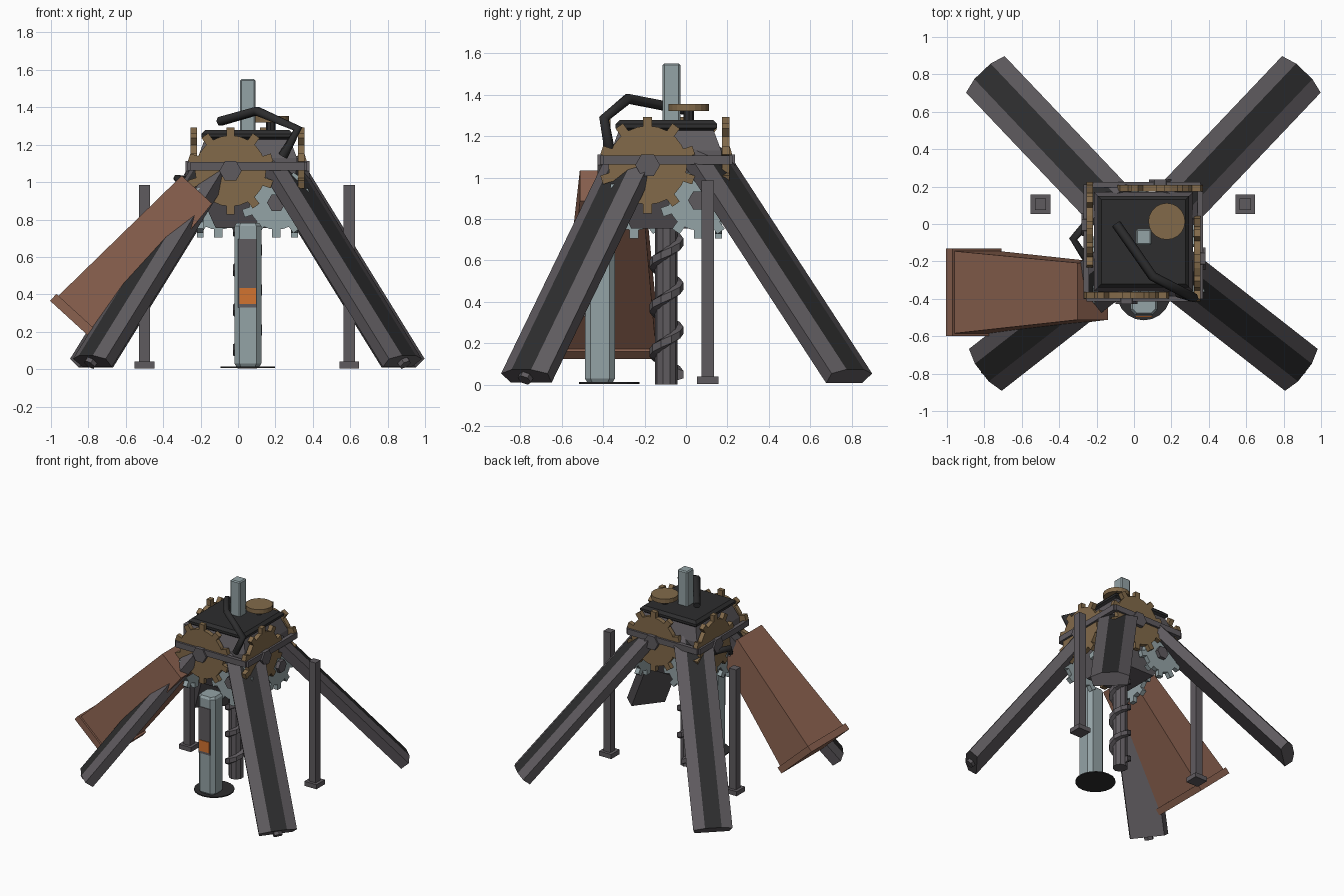
import bpy, bmesh, math
from mathutils import Vector, Matrix

if "Cube" in bpy.data.objects:
    bpy.data.objects.remove(bpy.data.objects["Cube"])

CX, CY = 0.05, -0.095  # machine axis


def srgb(c):
    c /= 255
    return c / 12.92 if c <= 0.04045 else ((c + 0.055) / 1.055) ** 2.4


def material(name, r, g, b):
    m = bpy.data.materials.new(name)
    m.diffuse_color = (srgb(r), srgb(g), srgb(b), 1)
    m.use_nodes = True
    m.node_tree.nodes["Principled BSDF"].inputs["Base Color"].default_value = m.diffuse_color
    return m


FRAME = material("frame grey", 95, 91, 95)
BLACK = material("dark panel", 45, 45, 46)
RUST = material("rust brown", 138, 97, 79)
BRASS = material("dull brass", 130, 106, 74)
STEEL = material("pale steel", 148, 163, 166)
ORANGE = material("orange", 210, 115, 48)


def finish(name, bm, *mats):
    bmesh.ops.recalc_face_normals(bm, faces=bm.faces)
    me = bpy.data.meshes.new(name)
    bm.to_mesh(me)
    bm.free()
    for m in mats:
        me.materials.append(m)
    ob = bpy.data.objects.new(name, me)
    bpy.context.collection.objects.link(ob)
    return ob


def add_box(bm, c, s, mat=None):
    m = Matrix.Translation(c) @ Matrix.Diagonal((*s, 1))
    bmesh.ops.create_cube(bm, size=1, matrix=(mat or Matrix()) @ m)


def box(name, c, s, m, bevel=0):
    bm = bmesh.new()
    add_box(bm, c, s)
    if bevel:
        bmesh.ops.bevel(bm, geom=bm.edges[:], offset=bevel, segments=1, affect='EDGES')
    return finish(name, bm, m)


def loft(bm, rings):
    """Skin rings of equal point count and cap the ends; returns side faces."""
    vs = [[bm.verts.new(p) for p in r] for r in rings]
    n, sides = len(vs[0]), []
    for a, b in zip(vs, vs[1:]):
        for i in range(n):
            j = (i + 1) % n
            sides.append(bm.faces.new((a[i], a[j], b[j], b[i])))
    bm.faces.new(vs[0][::-1])
    bm.faces.new(vs[-1])
    return sides


def square(h, z):
    return [(CX + a * h, CY + b * h, z) for a, b in ((-1, -1), (1, -1), (1, 1), (-1, 1))]


def cyl(bm, r, depth, sides, mat):
    bmesh.ops.create_cone(bm, cap_ends=True, segments=sides, radius1=r, radius2=r,
                          depth=depth, matrix=mat)


def pipe(name, pts, r, m):
    cu = bpy.data.curves.new(name, 'CURVE')
    cu.dimensions = '3D'
    cu.bevel_depth, cu.bevel_resolution, cu.use_fill_caps = r, 1, True
    sp = cu.splines.new('POLY')
    sp.points.add(len(pts) - 1)
    for p, q in zip(sp.points, pts):
        p.co = (*q, 1)
    cu.materials.append(m)
    ob = bpy.data.objects.new(name, cu)
    bpy.context.collection.objects.link(ob)
    return ob


# Housing and lid
bm = bmesh.new()
loft(bm, [square(h, z) for h, z in ((.17, .755), (.235, .90), (.265, 1.08), (.265, 1.13), (.22, 1.25))])
finish("housing", bm, FRAME)
bm = bmesh.new()
loft(bm, [square(h, z) for h, z in ((.225, 1.225), (.245, 1.24), (.245, 1.258), (.225, 1.278))])
finish("lid", bm, BLACK)


# Gear train, repeated on all four sides
def gear(name, side, off, z, dist, r, r_out, teeth, hub, m):
    base = (Matrix.Translation((CX, CY, 0)) @ Matrix.Rotation(side * math.pi / 2, 4, 'Z')
            @ Matrix.Translation((off, -dist, z)) @ Matrix.Rotation(math.pi / 2, 4, 'X'))
    bm = bmesh.new()
    cyl(bm, r, .035, 24, base)
    for i in range(teeth):
        spin = base @ Matrix.Rotation(math.pi / 2 + i * math.tau / teeth, 4, 'Z')
        add_box(bm, ((r + r_out) / 2 - .01, 0, 0), (r_out - r + .02, .044, .035), spin)
    finish(name, bm, m)
    bm = bmesh.new()
    cyl(bm, hub, .06, 6, base @ Matrix.Translation((0, 0, .015)) @ Matrix.Rotation(math.pi / 6, 4, 'Z'))
    finish(name + "_hub", bm, FRAME)


for s in range(4):
    gear("large_gear", s, -.09, 1.06, .287, .19, .233, 10, .06, BRASS)
    gear("small_gear", s, .155, .89, .252, .145, .185, 10, .05, STEEL)
    bm = bmesh.new()
    rot = Matrix.Translation((CX, CY, 0)) @ Matrix.Rotation(s * math.pi / 2, 4, 'Z')
    add_box(bm, (0, -.305, 1.085), (.61, .03, .045), rot)
    finish("girdle_bar", bm, FRAME)

# Four splayed legs with dark strip on the upper face
SECTION = [(-.125, -.07), (.125, -.07), (.142, 0), (.06, .03), (-.06, .03), (-.142, 0)]
for sx in (-1, 1):
    for foot_y, top_y in ((-.78, -.26), (.80, .10)):
        foot = Vector((CX + sx * .845, foot_y, .055))
        top = Vector((CX + sx * .18, top_y, 1.13))
        d = (top - foot).normalized()
        w = d.cross(Vector((0, 0, 1))).normalized()
        n = w.cross(d)
        if n.z < 0:
            n = -n
        bm = bmesh.new()
        sides = loft(bm, [[e + w * a + n * b for a, b in SECTION] for e in (foot, top)])
        sides[3].material_index = 1
        finish("leg", bm, FRAME, BLACK)
        # Small peg in the foot
        if foot_y < 0:
            bm = bmesh.new()
            cyl(bm, .035, .05, 6, Matrix.Translation(foot - n * .02) @ d.to_track_quat('Z', 'Y').to_matrix().to_4x4())
            finish("foot_peg", bm, FRAME)

# Discharge chute with a flange at the low end
hi, lo = Vector((-.22, -.36, .96)), Vector((-.86, -.365, .26))
axis = (lo - hi).normalized()
across, wide = Vector((-axis.z, 0, axis.x)), Vector((0, 1, 0))


def chute_ring(c, a, b):
    return [c + across * a * i + wide * b * j for i, j in ((-1, -1), (1, -1), (1, 1), (-1, 1))]


bm = bmesh.new()
loft(bm, [chute_ring(hi, .11, .152), chute_ring(lo, .165, .222)])
loft(bm, [chute_ring(lo - axis * .03, .178, .235), chute_ring(lo + axis * .02, .178, .235)])
finish("chute", bm, RUST)

# Front canister, its panel, gauge and base plate
bm = bmesh.new()
h, k = .072, .045
octagon = [(-k, -h), (k, -h), (h, -k), (h, k), (k, h), (-k, h), (-h, k), (-h, -k)]
loft(bm, [[(.053 + x * f, -.415 + y * f, z) for x, y in octagon]
          for f, z in ((.85, .012), (1, .03), (1, .765), (.85, .782))])
finish("canister", bm, STEEL)
box("canister_panel", (.05, -.488, .512), (.10, .008, .365), FRAME)
box("gauge", (.052, -.493, .392), (.088, .008, .085), ORANGE)
bm = bmesh.new()
cyl(bm, .145, .008, 20, Matrix.Translation((.052, -.37, .009)))
finish("base_plate", bm, BLACK)

# Central auger: shaft and helical ridge
bm = bmesh.new()
cyl(bm, .055, .77, 10, Matrix.Translation((CX, CY, .388)))
finish("auger_shaft", bm, FRAME)
bm = bmesh.new()
rings = []
for i in range(34):
    t = math.pi / 2 + i * math.tau / 10
    z = .05 + .0213 * i
    rings.append([(CX + r * math.cos(t), CY + r * math.sin(t), z + dz)
                  for r, dz in ((.045, -.03), (.082, -.018), (.082, .018), (.045, .03))])
loft(bm, rings)
finish("auger_thread", bm, FRAME)

# Side posts
for x in (-.5, .595):
    box("side_post", (x, .105, .505), (.06, .06, .96), FRAME)
    box("post_foot", (x, .105, .022), (.105, .105, .036), FRAME)

# Top rod and valve wheel
box("top_rod", (.052, -.07, 1.41), (.085, .085, .28), STEEL, .008)
bm = bmesh.new()
cyl(bm, .098, .034, 20, Matrix.Translation((.175, .014, 1.337)))
finish("top_wheel", bm, BRASS)
bm = bmesh.new()
cyl(bm, .025, .06, 8, Matrix.Translation((.175, .014, 1.30)))
finish("wheel_stem", bm, BLACK)

# Bent pipes
pipe("top_pipe", [(-.095, 0, 1.325), (.10, -.28, 1.38), (.32, -.395, 1.285), (.24, -.37, 1.14)], .026, BLACK)
pipe("side_pipe", [(-.23, .03, 1.0), (-.325, -.08, 1.02), (-.26, -.18, .93)], .022, BLACK)
